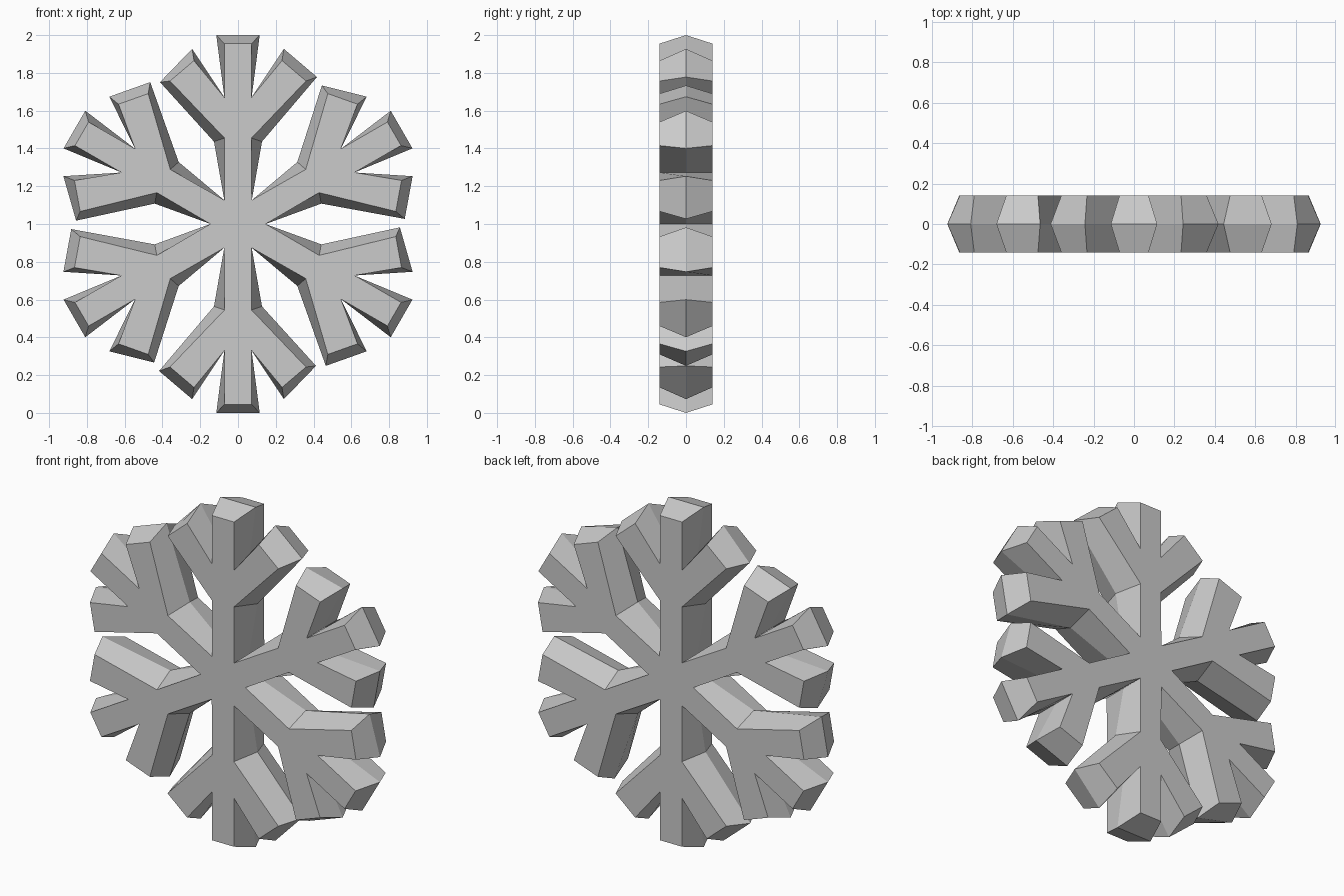
import bpy, bmesh
from math import cos, sin, radians

if "Cube" in bpy.data.objects:
    bpy.data.objects.remove(bpy.data.objects["Cube"])

HALF = 0.14  # half thickness

# One arm (pointing up from the hub), right side, listed from tip to hub:
# stem tip, notch, branch tip top, branch tip bottom, elbow
face_side = [(0.072, 0.955), (0.072, 0.67), (0.233, 0.865), (0.36, 0.757), (0.071, 0.455)]
mid_right = [(0.115, 1.0), (0.072, 0.67), (0.243, 0.927), (0.418, 0.778), (0.127, 0.436)]
mid_left = [(0.115, 1.0), (0.072, 0.67), (0.243, 0.927), (0.413, 0.751), (0.127, 0.436)]
crotch = (0.073, 0.126)  # corner between neighbouring arms


def outline(right, left):
    """Repeat the arm six times, clockwise around the hub."""
    arm = [(-x, z) for x, z in reversed(left)] + right + [crotch]
    pts = []
    for i in range(6):
        c, s = cos(radians(60 * i)), sin(radians(60 * i))
        pts += [(x * c + z * s, 1 - x * s + z * c) for x, z in arm]
    return pts


# Flat front and back faces with a wider ridge outline halfway between
face = outline(face_side, face_side)
ridge = outline(mid_right, mid_left)
bm = bmesh.new()
rings = [[bm.verts.new((x, y, z)) for x, z in pts]
         for pts, y in ((face, -HALF), (ridge, 0), (face, HALF))]
n = len(face)
for a, b in zip(rings, rings[1:]):
    for i in range(n):
        j = (i + 1) % n
        bm.faces.new((a[i], a[j], b[j], b[i]))
bm.faces.new(rings[0])
bm.faces.new(rings[2])
bmesh.ops.recalc_face_normals(bm, faces=bm.faces)

mesh = bpy.data.meshes.new("snowflake")
bm.to_mesh(mesh)
bm.free()
bpy.context.collection.objects.link(bpy.data.objects.new("snowflake", mesh))
